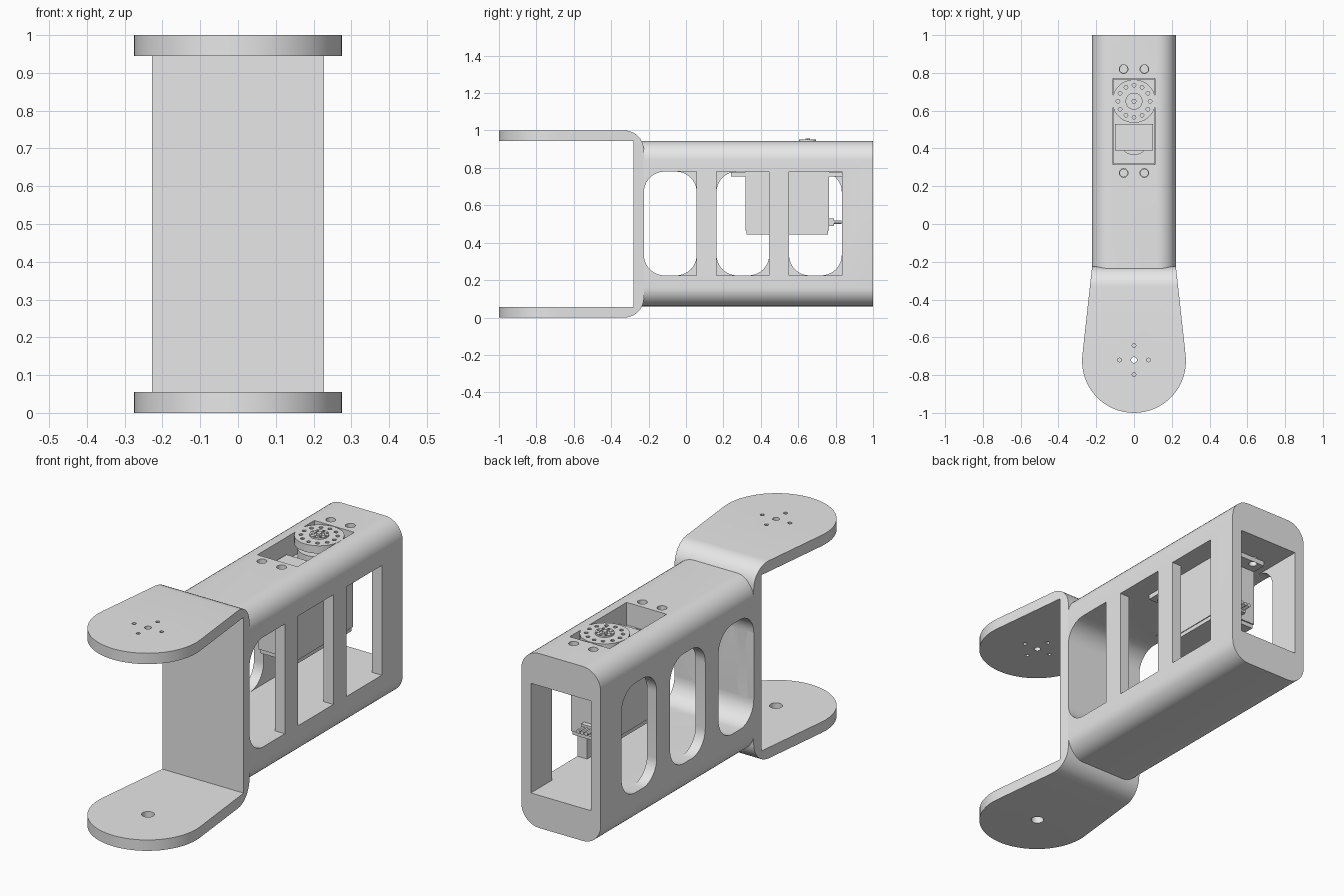
import bpy, bmesh, math

if "Cube" in bpy.data.objects:
    bpy.data.objects.remove(bpy.data.objects["Cube"], do_unlink=True)

grey = bpy.data.materials.new("plain grey")
grey.use_nodes = True
grey.diffuse_color = (0.8, 0.8, 0.8, 1)
grey.node_tree.nodes["Principled BSDF"].inputs["Base Color"].default_value = grey.diffuse_color


def prism(name, pts, axis, lo, hi):
    """Extrude a 2D outline along one axis."""
    place = {"X": lambda a, b, h: (h, a, b),
             "Y": lambda a, b, h: (a, h, b),
             "Z": lambda a, b, h: (a, b, h)}[axis]
    bm = bmesh.new()
    low = [bm.verts.new(place(a, b, lo)) for a, b in pts]
    high = [bm.verts.new(place(a, b, hi)) for a, b in pts]
    bm.faces.new(low)
    bm.faces.new(high)
    for i in range(len(pts)):
        j = (i + 1) % len(pts)
        bm.faces.new((low[i], low[j], high[j], high[i]))
    bmesh.ops.recalc_face_normals(bm, faces=bm.faces)
    mesh = bpy.data.meshes.new(name)
    bm.to_mesh(mesh)
    bm.free()
    mesh.materials.append(grey)
    obj = bpy.data.objects.new(name, mesh)
    bpy.context.collection.objects.link(obj)
    return obj


def arc(a, b, r, start, end, steps):
    angles = [math.radians(start + (end - start) * i / steps) for i in range(steps + 1)]
    return [(a + r * math.cos(t), b + r * math.sin(t)) for t in angles]


def circle(a, b, r, sides=24):
    return arc(a, b, r, 0, 360, sides)[:-1]


def rounded(a0, a1, b0, b1, r_low=0, r_high=0):
    """Rectangle with one corner radius at the a0 end and one at the a1 end."""
    pts = []
    for a, b, r, sa, sb, start in ((a1, b1, r_high, -1, -1, 0), (a0, b1, r_low, 1, -1, 90),
                                   (a0, b0, r_low, 1, 1, 180), (a1, b0, r_high, -1, 1, 270)):
        pts += arc(a + sa * r, b + sb * r, r, start, start + 90, 10) if r else [(a, b)]
    return pts


def carve(obj, tools, operation="DIFFERENCE"):
    for tool in tools:
        tool.hide_render = True
        mod = obj.modifiers.new("cut", "BOOLEAN")
        mod.operation, mod.solver, mod.object = operation, "EXACT", tool
    bpy.context.view_layer.update()
    result = bpy.data.meshes.new_from_object(
        obj.evaluated_get(bpy.context.evaluated_depsgraph_get()))
    obj.modifiers.clear()
    obj.data = result
    for tool in tools:
        bpy.data.objects.remove(tool, do_unlink=True)


parts = []

# U-shaped front bracket: side profile trimmed by the paddle-shaped plan
bracket = prism("front_bracket", rounded(-1.1, -0.225, 0, 1, 0, 0.105), "X", -0.4, 0.4)
gap = prism("gap", rounded(-1.3, -0.28, 0.055, 0.945), "X", -0.5, 0.5)
carve(bracket, [gap])
plan = arc(0, -0.725, 0.275, 174, 366, 32) + [(0.219, -0.2), (-0.219, -0.2)]
carve(bracket, [prism("plan", plan, "Z", -0.2, 1.2)], "INTERSECT")
holes = [prism("pivot", circle(0, -0.72, 0.03), "Z", -0.1, 0.3),
         prism("centre", circle(0, -0.72, 0.016), "Z", 0.7, 1.1)]
for a, b in circle(0, -0.72, 0.077, 4):
    holes.append(prism("screw", circle(a, b, 0.01, 12), "Z", 0.7, 1.1))
carve(bracket, holes)
parts.append(bracket)

# Hollow arm body with side windows and a servo opening
body = prism("arm_body", rounded(-0.222, 0.222, 0.06, 0.943, 0.1, 0.1), "Y", -0.25, 1)
z0, z1 = 0.225, 0.78
tools = [prism("cavity", rounded(-0.225, 1.2, z0, z1, 0.11, 0), "X", -0.168, 0.168)]
for i in range(3):
    y = -0.225 + 0.388 * i
    tools.append(prism("round_window", rounded(y, y + 0.282, z0, z1, 0.11, 0.11), "X", -0.4, -0.1))
    tools.append(prism("square_window", rounded(y, y + 0.282, z0, z1, 0 if i else 0.11, 0),
                       "X", 0.1, 0.4))
tools.append(prism("servo_opening", rounded(-0.112, 0.112, 0.315, 0.77), "Z", 0.7, 1.1))
for x in (-0.055, 0.055):
    for y in (0.27, 0.82):
        tools.append(prism("mount_hole", circle(x, y, 0.023), "Z", 0.7, 1.1))
carve(body, tools)
parts.append(body)

# Servo case, base cap and mounting flange
case = rounded(-0.108, 0.108, 0.318, 0.765)
parts.append(prism("servo_case", case, "Z", 0.465, 0.83))
parts.append(prism("servo_base_cap", rounded(-0.104, 0.104, 0.324, 0.758), "Z", 0.445, 0.465))
flange = prism("servo_flange", rounded(-0.108, 0.108, 0.24, 0.84), "Z", 0.755, 0.779)
carve(flange, [prism("flange_hole", circle(x, y, 0.02), "Z", 0.7, 0.85)
               for x in (-0.055, 0.055) for y in (0.27, 0.82)])
parts.append(flange)
parts.append(prism("gear_housing", circle(0, 0.65, 0.1, 32), "Z", 0.83, 0.88))
parts.append(prism("idler_housing", circle(0, 0.44, 0.075, 32), "Z", 0.83, 0.855))
parts.append(prism("servo_top_plate", rounded(-0.1, 0.1, 0.39, 0.53), "Z", 0.83, 0.865))
parts.append(prism("output_shaft", circle(0, 0.65, 0.03), "Z", 0.88, 0.91))

# Round servo horn with a ring of holes, hub and centre screw
horn = prism("servo_horn", circle(0, 0.65, 0.115, 40), "Z", 0.905, 0.944)
carve(horn, [prism("horn_hole", circle(a, b, 0.01, 10), "Z", 0.8, 1.1)
             for a, b in circle(0, 0.65, 0.085, 12)])
parts.append(horn)
hub = prism("horn_hub", circle(0, 0.65, 0.045), "Z", 0.94, 0.952)
carve(hub, [prism("recess", circle(0, 0.65, 0.025), "Z", 0.946, 1)]
      + [prism("notch", circle(a, b, 0.006, 8), "Z", 0.946, 1)
         for a, b in circle(0, 0.65, 0.036, 8)])
parts.append(hub)
parts.append(prism("horn_screw", circle(0, 0.65, 0.014, 6), "Z", 0.94, 0.957))

# Cable exit with three wires
parts.append(prism("cable_grommet", rounded(-0.035, 0.035, 0.49, 0.53), "Y", 0.76, 0.79))
for x in (-0.022, 0, 0.022):
    parts.append(prism("cable_wire", circle(x, 0.51, 0.01, 12), "Y", 0.78, 0.832))

# Smooth shading on the curved surfaces only
bpy.ops.object.select_all(action="DESELECT")
for obj in parts:
    obj.select_set(True)
bpy.context.view_layer.objects.active = body
bpy.ops.object.shade_smooth_by_angle(angle=math.radians(30))
